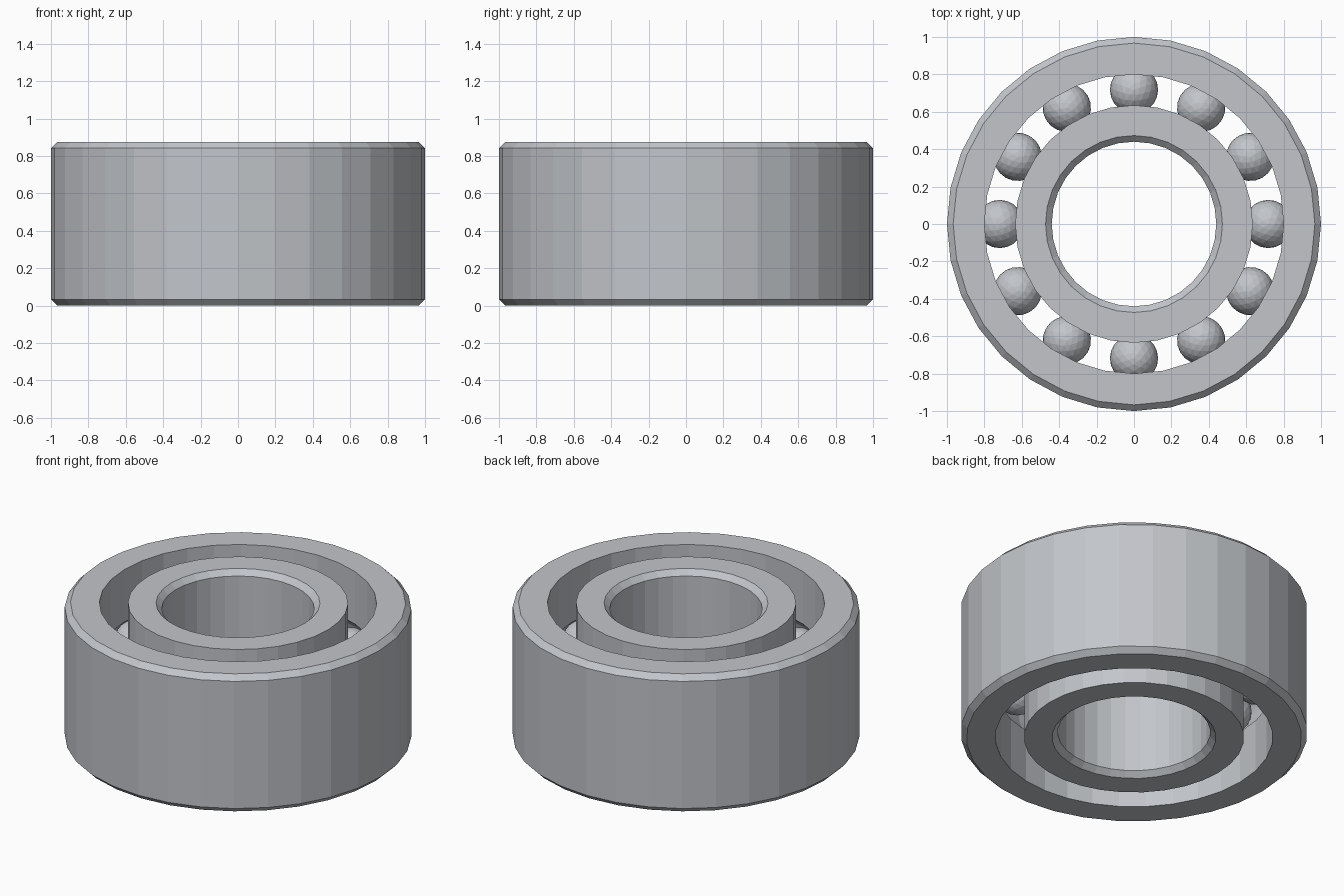
import bpy, bmesh
from math import sin, cos, pi, asin, acos
from mathutils import Matrix, Vector

cube = bpy.data.objects.get("Cube")
if cube:
    bpy.data.objects.remove(cube, do_unlink=True)

HEIGHT, CHAMFER = 0.875, 0.033
MID = HEIGHT / 2
PITCH, BALL_R, GROOVE_R = 0.718, 0.129, 0.132
SEGMENTS, BALLS = 32, 12

steel = bpy.data.materials.new("steel_grey")
steel.use_nodes = True
colour = (0.54, 0.56, 0.59, 1)
steel.diffuse_color = colour
steel.node_tree.nodes["Principled BSDF"].inputs["Base Color"].default_value = colour


def add_object(name, bm):
    mesh = bpy.data.meshes.new(name)
    bm.to_mesh(mesh)
    bm.free()
    mesh.materials.append(steel)
    obj = bpy.data.objects.new(name, mesh)
    bpy.context.collection.objects.link(obj)
    return obj


def ring(name, plain, race):
    """Lathe a ring: chamfered plain wall, grooved race wall facing the balls."""
    side = 1 if race > PITCH else -1
    profile = [(race, 0), (plain - side * CHAMFER, 0), (plain, CHAMFER),
               (plain, HEIGHT - CHAMFER), (plain - side * CHAMFER, HEIGHT), (race, HEIGHT)]
    # groove arc, from the top edge down to the bottom edge
    half = acos(abs(race - PITCH) / GROOVE_R)
    steps = 8
    for i in range(steps + 1):
        a = half * (1 - 2 * i / steps)
        profile.append((PITCH + side * GROOVE_R * cos(a), MID + GROOVE_R * sin(a)))
    bm = bmesh.new()
    loops = []
    for s in range(SEGMENTS):
        a = 2 * pi * s / SEGMENTS
        loops.append([bm.verts.new((r * cos(a), r * sin(a), z)) for r, z in profile])
    for s in range(SEGMENTS):
        here, after = loops[s], loops[(s + 1) % SEGMENTS]
        for i in range(len(profile)):
            j = (i + 1) % len(profile)
            bm.faces.new((here[i], after[i], after[j], here[j]))
    bmesh.ops.recalc_face_normals(bm, faces=bm.faces)
    return add_object(name, bm)


# Races
ring("outer_ring", 1.0, 0.8)
ring("inner_ring", 0.44, 0.635)

# Rolling balls, spaced evenly between the races
for n in range(BALLS):
    bm = bmesh.new()
    bmesh.ops.create_icosphere(bm, subdivisions=3, radius=BALL_R)
    ball = add_object(f"ball_{n + 1}", bm)
    turn = Matrix.Rotation(2 * pi * n / BALLS, 4, "Z")
    ball.matrix_world = turn @ Matrix.Translation(Vector((PITCH, 0, MID)))
